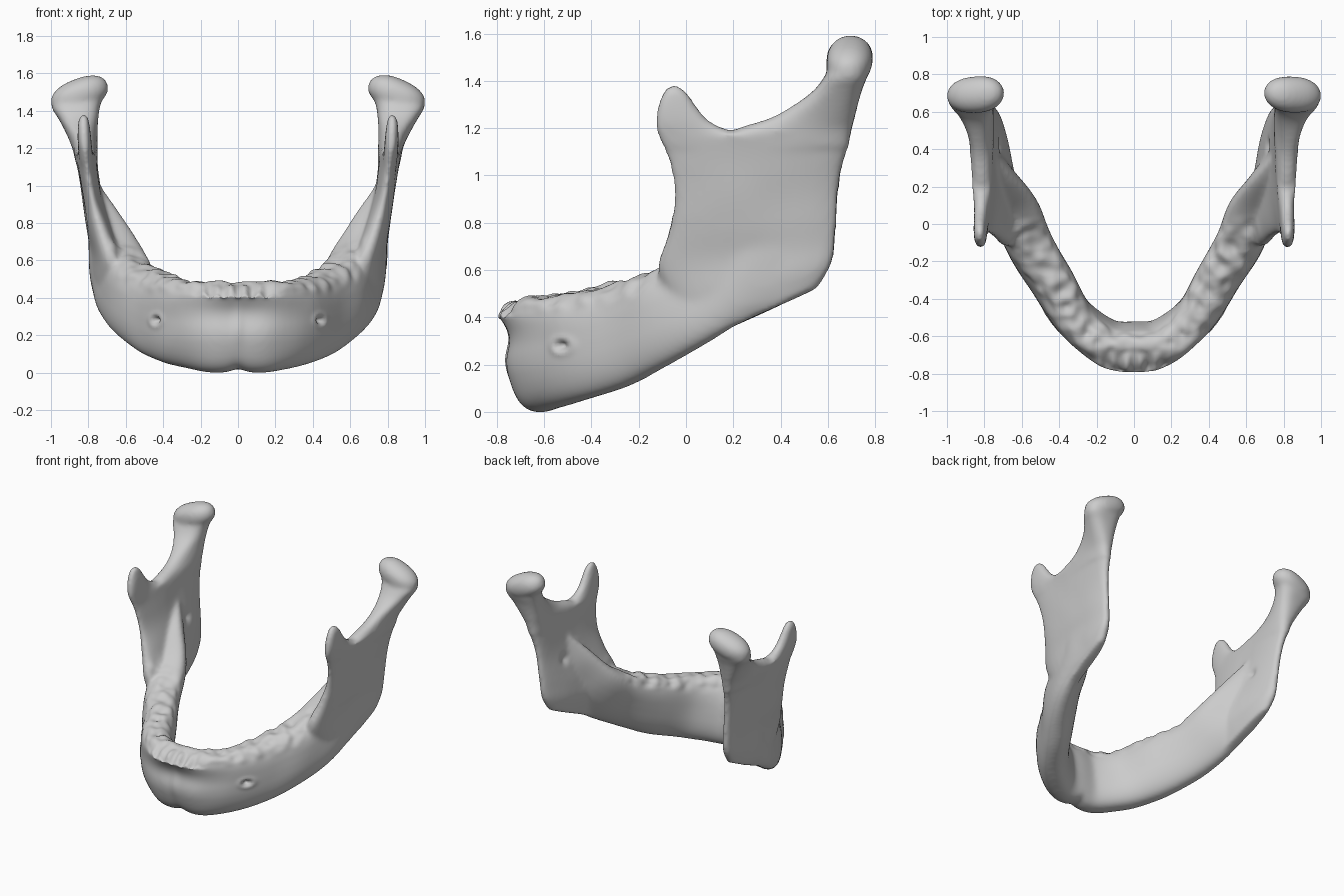
import bpy, bmesh, math
from mathutils import Vector, noise

if "Cube" in bpy.data.objects:
    bpy.data.objects.remove(bpy.data.objects["Cube"])

# Each row: edge A (x,y,z), edge B (x,y,z), half thickness at A and B
BODY = [
    (.15, -.605, .00, .15, -.665, .49, .125, .115),
    (.34, -.465, .04, .31, -.525, .50, .11, .12),
    (.485, -.28, .095, .43, -.29, .55, .10, .13),
    (.62, -.08, .195, .54, -.10, .61, .09, .145),
    (.705, .11, .305, .59, .07, .715, .08, .135),
    (.745, .28, .405, .685, .22, .89, .06, .095),
    (.765, .44, .48, .768, .37, 1.05, .035, .035),
]
RAMUS = [
    (.70, .05, .29, .745, .56, .525, .04, .045),
    (.675, -.05, .46, .755, .615, .62, .085, .06),
    (.675, -.12, .60, .762, .632, .72, .085, .055),
    (.728, -.08, .75, .772, .642, .84, .07, .055),
    (.773, -.052, .90, .788, .655, 1.0, .05, .058),
    (.80, -.072, 1.05, .805, .685, 1.12, .04, .065),
    (.815, -.12, 1.17, .82, .70, 1.20, .035, .075),
]


def upright(rows):
    """Rows (z, y front, y back, x, thickness front, back) to full rows."""
    return [(x, f, z, x, b, z, tf, tb) for z, f, b, x, tf, tb in rows]


CORONOID = upright([
    (1.12, -.10, .40, .81, .037, .045), (1.19, -.127, .19, .817, .037, .038),
    (1.23, -.13, .10, .82, .037, .037), (1.29, -.122, .045, .823, .035, .033),
    (1.34, -.104, .012, .825, .03, .028), (1.37, -.085, -.015, .825, .022, .022),
    (1.38, -.065, -.035, .825, .015, .015)])
NECK = upright([
    (1.12, .05, .69, .807, .045, .07), (1.19, .19, .70, .815, .045, .08),
    (1.24, .35, .712, .825, .05, .09), (1.30, .46, .727, .84, .065, .105),
    (1.36, .54, .745, .855, .095, .12), (1.42, .585, .768, .868, .125, .135),
    (1.48, .615, .772, .85, .13, .135)])


def smooth_rows(rows, steps=6):
    """Catmull-Rom interpolation between rows."""
    out = []
    for i in range(len(rows) - 1):
        p0, p1, p2 = rows[max(i - 1, 0)], rows[i], rows[i + 1]
        p3 = rows[min(i + 2, len(rows) - 1)]
        for s in range(steps):
            t = s / steps
            out.append([.5 * (2 * b + (c - a) * t + (2 * a - 5 * b + 4 * c - d) * t * t
                              + (3 * b - a - 3 * c + d) * t ** 3)
                        for a, b, c, d in zip(p0, p1, p2, p3)])
    return out + [list(rows[-1])]


def mirror(row):
    return (-row[0], *row[1:3], -row[3], *row[4:])


def spow(v, e):
    return math.copysign(abs(v) ** e, v)


def loft(bm, rows, follow=False, e=.78, n=28):
    """Skin rounded sections; thickness is along x or square to the path."""
    rows = smooth_rows(rows)
    mids = [(Vector(r[:3]) + Vector(r[3:6])) / 2 for r in rows]
    rings = []
    for i, r in enumerate(rows):
        side = Vector((1, 0, 0))
        if follow:
            d = mids[min(i + 1, len(mids) - 1)] - mids[max(i - 1, 0)]
            side = Vector((d.y, -d.x, 0)).normalized()
        a, b = Vector(r[:3]), Vector(r[3:6])
        ring = []
        for k in range(n):
            ang = 2 * math.pi * k / n
            u = (spow(math.cos(ang), e) + 1) / 2
            w = spow(math.sin(ang), e) * (r[6] + (r[7] - r[6]) * u)
            ring.append(bm.verts.new(a.lerp(b, u) + side * w))
        rings.append(ring)
    for p, q in zip(rings, rings[1:]):
        for k in range(n):
            bm.faces.new((p[k], p[(k + 1) % n], q[(k + 1) % n], q[k]))
    bm.faces.new(rings[0])
    bm.faces.new(rings[-1])


bm = bmesh.new()
# Horseshoe body
arch = [mirror(r) for r in reversed(BODY)] + [(0, -.62, .005, 0, -.68, .495, .125, .115)] + BODY
loft(bm, arch, follow=True)
# Rami with coronoid and condylar processes, capped by the condyles
for flip in (False, True):
    for part in (RAMUS, CORONOID, NECK):
        loft(bm, [mirror(r) for r in part] if flip else part)
    s = -1 if flip else 1
    ball = bmesh.ops.create_uvsphere(bm, u_segments=32, v_segments=16, radius=1)["verts"]
    tilt = math.radians(22)
    for v in ball:
        x, y, z = spow(v.co.x, .85) * .162, v.co.y * .1, spow(v.co.z, .9) * .088
        v.co = (s * (.847 + x * math.cos(tilt) + z * math.sin(tilt)), .692 + y - x * .05,
                1.486 - x * math.sin(tilt) + z * math.cos(tilt))
bmesh.ops.recalc_face_normals(bm, faces=bm.faces)
src = bpy.data.meshes.new("jaw_blocks")
bm.to_mesh(src)
bm.free()

# Fuse the parts into one bone and soften the joins
tmp = bpy.data.objects.new("jaw_blocks", src)
bpy.context.collection.objects.link(tmp)
rem = tmp.modifiers.new("fuse", "REMESH")
rem.mode, rem.voxel_size = "VOXEL", .012
soft = tmp.modifiers.new("soften", "SMOOTH")
soft.factor, soft.iterations = .5, 18
dg = bpy.context.evaluated_depsgraph_get()
me = bpy.data.meshes.new_from_object(tmp.evaluated_get(dg))
bpy.data.objects.remove(tmp)
jaw = bpy.data.objects.new("lower_jaw_bone", me)
bpy.context.collection.objects.link(jaw)

# Tooth sockets along the top of the arch
crest = smooth_rows([(0, -.70, .49)] + [r[3:6] for r in BODY[:5]], 24)
sockets, walk, want = [], 0, .045
for p, q in zip(crest, crest[1:]):
    walk += (Vector(q) - Vector(p)).length
    if walk >= want and q[1] < .0:
        size = .030 if walk < .3 else .038 if walk < .5 else .06
        sockets.append((Vector(q), size))
        want += size * 2.3 + .01


def bump(d, r):
    return math.exp(-(d / r) ** 2)


def ramp(v, a, b):
    t = min(max((v - a) / (b - a), 0), 1)
    return t * t * (3 - 2 * t)


# Carve sockets, chin hollow, nerve openings
normals = [v.normal.copy() for v in me.vertices]
for v, nrm in zip(me.vertices, normals):
    co = v.co.copy()
    c = Vector((abs(co.x), co.y, co.z))
    out = Vector((abs(co.x), co.y + .1, 0)).normalized()
    facing = nrm.dot(Vector((math.copysign(out.x, co.x), out.y, 0)))
    # rough, pitted tooth-bearing crest
    top = ramp(nrm.z, .1, .6) * ramp(c.z, .38, .46) * ramp(c.y, .06, -.06) * ramp(c.x, .70, .62)
    if top > 0:
        for p, r in sockets:
            co.z -= .013 * top * bump(math.hypot(c.x - p.x, c.y - p.y), r * .75)
        co += nrm * .018 * top * noise.noise(co * 14)
    front = ramp(facing, .0, .6) * ramp(c.y, -.36, -.52)
    if front > 0:
        for p, r in sockets:
            co += nrm * .018 * front * bump(math.hypot(c.x - p.x, (c.y - p.y) * .4), r * .6) * bump(c.z - .41, .05)
        fade = bump(c.x, .36)
        co.y += .030 * bump(c.z - .31, .08) * fade * front
        co.y -= .030 * bump(c.z - .43, .06) * bump(c.x, .25) * front
        co.y -= .010 * bump(c.x, .03) * bump(c.z - .25, .1) * front
        co.y += .008 * bump(c.z - .10, .10) * fade * front
    # sloping, scalloped front lip
    lip = ramp(c.y, -.66, -.77) * ramp(c.z, .38, .48)
    co.z -= lip * (.05 + .018 * math.cos(2 * math.pi * c.x / .075))
    # mental and mandibular foramina
    if facing > 0 and c.y < -.3:
        d = math.hypot(c.x - .44, c.z - .28)
        co += nrm * (.005 * bump(d - .032, .015) - .03 * bump(d, .016))
    elif facing < 0 and c.y > .1:
        co -= nrm * .02 * bump((c - Vector((.72, .42, .86))).length, .035)
    co.z += .012 * bump(c.x, .04) * bump(c.z, .06)
    co += nrm * .004 * noise.noise(co * 5)
    v.co = co

# Rest on the floor
low = min(v.co.z for v in me.vertices)
for v in me.vertices:
    v.co.z -= low
me.shade_smooth()
